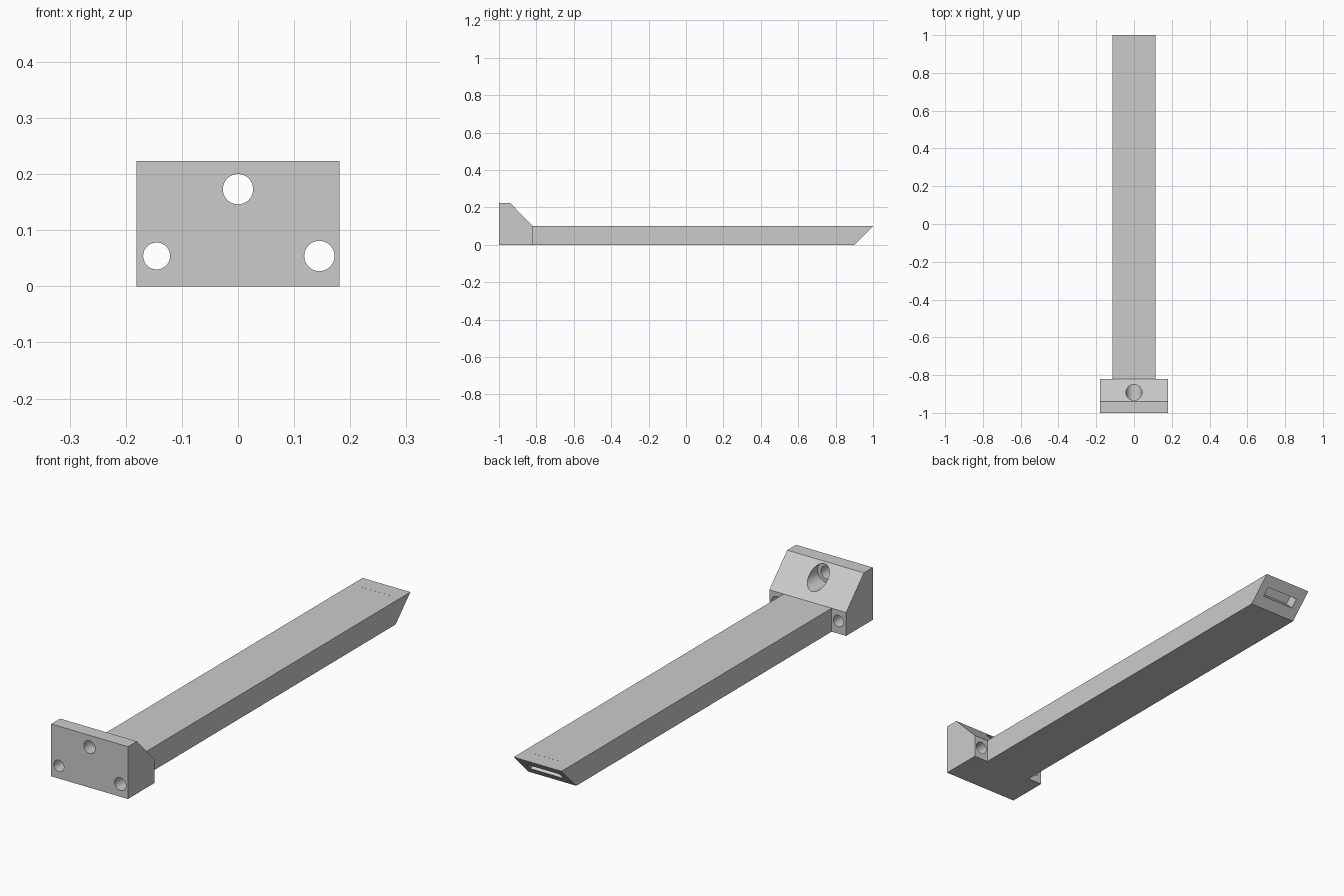
import bpy, bmesh, math
from mathutils import Matrix, Vector

if "Cube" in bpy.data.objects:
    bpy.data.objects.remove(bpy.data.objects["Cube"])

grey = bpy.data.materials.new("light grey")
grey.diffuse_color = (0.6, 0.6, 0.6, 1)
grey.use_nodes = True
grey.node_tree.nodes["Principled BSDF"].inputs["Base Color"].default_value = grey.diffuse_color


def finish(name, bm):
    bmesh.ops.recalc_face_normals(bm, faces=bm.faces)
    me = bpy.data.meshes.new(name)
    bm.to_mesh(me)
    bm.free()
    me.materials.append(grey)
    ob = bpy.data.objects.new(name, me)
    bpy.context.collection.objects.link(ob)
    return ob


def extrude_profile(name, profile, half_width):
    """Extrude a (y, z) side profile symmetrically along x."""
    bm = bmesh.new()
    face = bm.faces.new([bm.verts.new((-half_width, y, z)) for y, z in profile])
    ext = bmesh.ops.extrude_face_region(bm, geom=[face])
    verts = [v for v in ext["geom"] if isinstance(v, bmesh.types.BMVert)]
    bmesh.ops.translate(bm, verts=verts, vec=(2 * half_width, 0, 0))
    return finish(name, bm)


def bore(name, x, z, radius, y0, y1):
    """Cylindrical cutter running along y."""
    bm = bmesh.new()
    mat = Matrix.Translation((x, (y0 + y1) / 2, z)) @ Matrix.Rotation(math.pi / 2, 4, 'X')
    bmesh.ops.create_cone(bm, cap_ends=True, segments=48, radius1=radius,
                          radius2=radius, depth=y1 - y0, matrix=mat)
    return finish(name, bm)


def cut(target, cutter):
    mod = target.modifiers.new(cutter.name, 'BOOLEAN')
    mod.operation = 'DIFFERENCE'
    mod.solver = 'EXACT'
    mod.object = cutter
    bpy.context.view_layer.objects.active = target
    bpy.ops.object.modifier_apply(modifier=mod.name)
    bpy.data.objects.remove(cutter)


# mounting block with sloped rear, and the long bar, joined as one solid
body = extrude_profile("mounting_block", [(-1, 0), (-0.82, 0), (-0.82, 0.1),
                                          (-0.94, 0.223), (-1, 0.223)], 0.181)
bar = extrude_profile("bar", [(-0.82, 0), (0.9, 0), (1, 0.1), (-0.82, 0.1)], 0.113)

# screw holes through the block, with a counterbore in the slope
cut(body, bore("top_hole", 0, 0.173, 0.027, -1.1, -0.7))
cut(body, bore("counterbore", 0, 0.173, 0.043, -0.947, -0.7))
cut(body, bore("left_hole", -0.145, 0.054, 0.024, -1.1, -0.7))
cut(body, bore("right_hole", 0.145, 0.054, 0.027, -1.1, -0.7))

# shallow slot sunk square into the slanted end
bm = bmesh.new()
bmesh.ops.create_cube(bm, size=1, matrix=Matrix.Translation((0, 0.95, 0.05))
                      @ Matrix.Rotation(-math.pi / 4, 4, 'X')
                      @ Matrix.Diagonal(Vector((0.154, 0.1, 0.042, 1))))
cut(bar, finish("end_slot", bm))

# smooth bores, sharp edges
for ob in (body, bar):
    bpy.ops.object.select_all(action='DESELECT')
    ob.select_set(True)
    bpy.context.view_layer.objects.active = ob
    bpy.ops.object.shade_smooth_by_angle(angle=math.radians(30))
